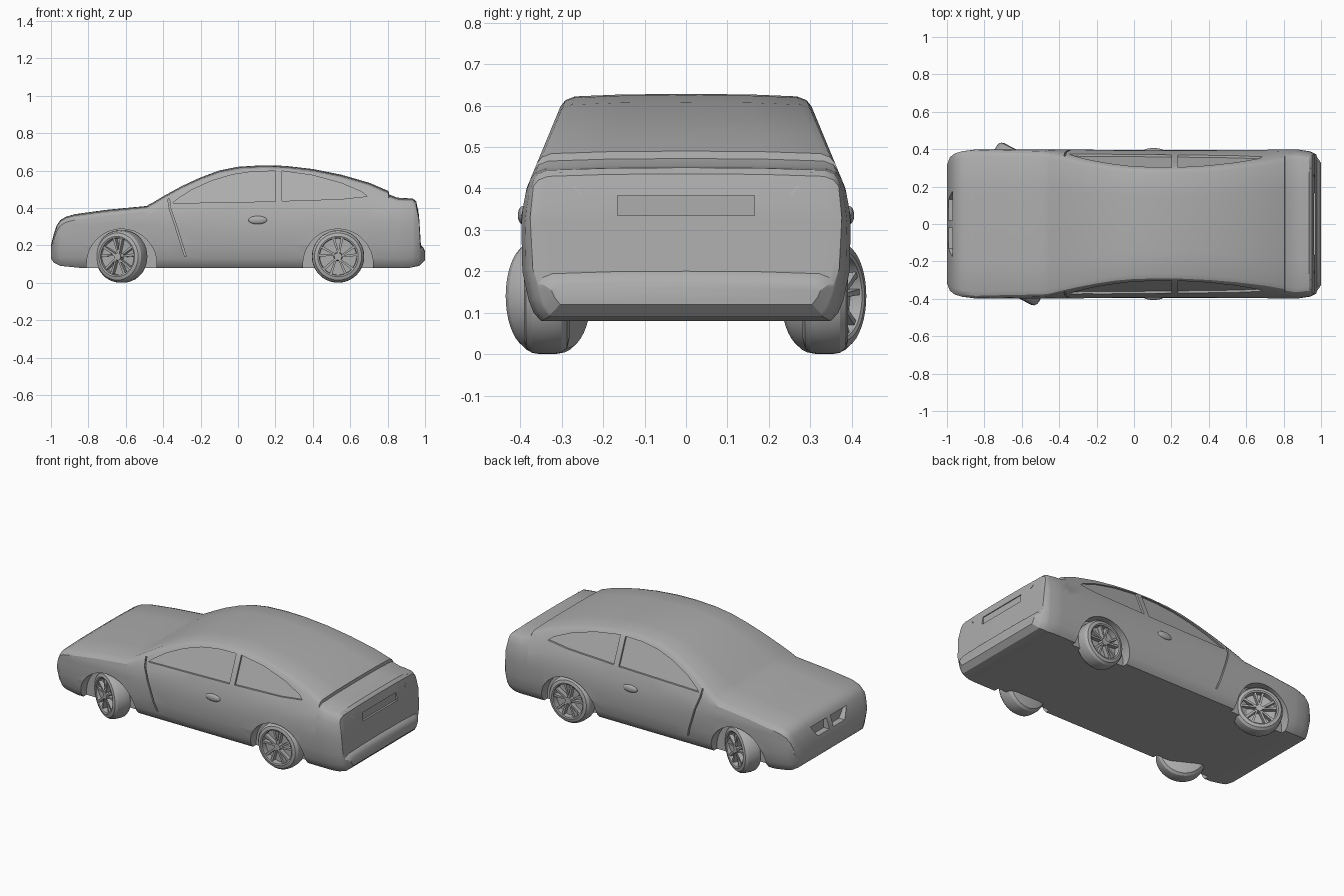
import bpy, bmesh, math
from mathutils import Matrix, Vector

old = bpy.data.objects.get("Cube")
if old:
    bpy.data.objects.remove(old, do_unlink=True)

grey = bpy.data.materials.new("grey paint")
grey.use_nodes = True
COLOUR = (0.42, 0.42, 0.42, 1)
grey.diffuse_color = COLOUR
grey.node_tree.nodes["Principled BSDF"].inputs["Base Color"].default_value = COLOUR


def finish(bm, name, smooth=True):
    bmesh.ops.recalc_face_normals(bm, faces=bm.faces)
    mesh = bpy.data.meshes.new(name)
    bm.to_mesh(mesh)
    bm.free()
    mesh.materials.append(grey)
    obj = bpy.data.objects.new(name, mesh)
    bpy.context.collection.objects.link(obj)
    if smooth:
        bpy.ops.object.select_all(action='DESELECT')
        obj.select_set(True)
        bpy.context.view_layer.objects.active = obj
        bpy.ops.object.shade_smooth_by_angle(angle=math.radians(28))
    return obj


def interp(table, x):
    for (a, fa), (b, fb) in zip(table, table[1:]):
        if x <= b:
            return fa + (fb - fa) * max(0, (x - a) / (b - a))
    return table[-1][1]


def loft(bm, rings):
    """Bridge rings of equal length and cap both ends."""
    rows = [[bm.verts.new(p) for p in ring] for ring in rings]
    n = len(rows[0])
    for a, b in zip(rows, rows[1:]):
        for i in range(n):
            bm.faces.new((a[i], a[(i + 1) % n], b[(i + 1) % n], b[i]))
    bm.faces.new(rows[0])
    bm.faces.new(rows[-1][::-1])


# Body shape: roof line, floor line, plan width and side slope
ROOF = [(-1, .2), (-.985, .26), (-.97, .305), (-.95, .335), (-.92, .353), (-.87, .367),
        (-.7, .39), (-.49, .41), (-.45, .432), (-.4, .462), (-.3, .517), (-.2, .563),
        (-.1, .6), (0, .62), (.13, .628), (.25, .625), (.4, .608), (.55, .578), (.7, .535),
        (.805, .49), (.808, .472), (.85, .455), (.935, .45), (.953, .435), (.968, .36),
        (.978, .2), (.99, .19), (1, .17)]
FLOOR = [(-1, .13), (-.985, .108), (-.95, .09), (-.85, .08), (.92, .08), (.97, .09), (1, .12)]
PLAN = [(-1, .33), (-.985, .357), (-.96, .376), (-.92, .388), (-.85, .397), (.88, .397),
        (.94, .388), (.975, .372), (1, .345)]
SIDE = [(.08, .35), (.1, .368), (.13, .38), (.2, .395), (.33, .398), (.4, .385), (.61, .298)]


def section(x):
    top, low, scale = interp(ROOF, x), interp(FLOOR, x), interp(PLAN, x) / .397
    edge = top - min(.03, (top - low) * .3)
    drop = top - edge
    span = min(1, (edge - low) / .25)
    zs = [low + d * span for d in (0, .02, .05, .12, .2)]
    zs += [zs[-1] + (edge - zs[-1]) * t for t in (.25, .5, .75, 1)]
    half = [(interp(SIDE, .08 + z - low if z < .2 else z) * scale, z) for z in zs]
    w = half[-1][0]
    half += [(w - .012, top - drop * .5), (w - .035, top - drop * .2), (w * .5, top - drop * .04)]
    return ([(x, -y, z) for y, z in half] + [(x, 0, top)]
            + [(x, y, z) for y, z in reversed(half)])


bm = bmesh.new()
stations = sorted({x for x, _ in ROOF + FLOOR + PLAN})
loft(bm, [section(x) for x in stations])
body = finish(bm, "body", False)


def prism_y(bm, outline, side, depth=None, inner=None):
    """Cutter through a side panel, following its slope at a given depth."""
    def floor_y(z):
        return inner if inner is not None else interp(SIDE, z) - depth
    loft(bm, [[(x, side * floor_y(z), z) for x, z in outline],
              [(x, side * .5, z) for x, z in outline]])


def box(bm, lo, hi):
    lo, hi = Vector(lo), Vector(hi)
    m = Matrix.Translation((lo + hi) / 2) @ Matrix.Diagonal((*(hi - lo), 1))
    bmesh.ops.create_cube(bm, size=1, matrix=m)


def carve(name, build):
    bm = bmesh.new()
    build(bm)
    cutter = finish(bm, name, False)
    mod = body.modifiers.new(name, 'BOOLEAN')
    mod.operation, mod.solver, mod.object = 'DIFFERENCE', 'EXACT', cutter
    bpy.context.view_layer.objects.active = body
    bpy.ops.object.modifier_apply(modifier=name)
    bpy.data.objects.remove(cutter, do_unlink=True)


FRONT_WINDOW = [(-.35, .425), (.2, .435), (.2, .597), (.08, .594), (-.03, .578),
                (-.14, .545), (-.25, .495), (-.32, .45)]
REAR_WINDOW = [(.235, .437), (.55, .447), (.69, .462), (.66, .487), (.55, .533), (.4, .574), (.235, .597)]
FRONT_X, REAR_X = -.622, .535


def windows(bm):
    for side in (-1, 1):
        for outline in (FRONT_WINDOW, REAR_WINDOW):
            prism_y(bm, outline, side, depth=.012)


def arches(bm):
    for side in (-1, 1):
        for cx in (FRONT_X, REAR_X):
            arc = [(cx + .187 * math.cos(a), .1 + .187 * math.sin(a))
                   for a in [math.pi * i / 28 for i in range(29)]]
            prism_y(bm, [(cx + .187, 0)] + arc + [(cx - .187, 0)], side, inner=.32)


def door_seams(bm):
    seam = [(-.375, .45), (-.37, .40), (-.345, .33), (-.285, .14)]
    for side in (-1, 1):
        prism_y(bm, seam + [(x + .009, z) for x, z in reversed(seam)], side, depth=.009)


def rear_details(bm):
    box(bm, (.958, -.165, .335), (1.1, .165, .383))


def grille(bm):
    for side in (-1, 1):
        pts = [(.02, .235), (.13, .235), (.175, .3), (.02, .3)]
        loft(bm, [[(x, side * y, z) for y, z in pts] for x in (-1.1, -.953)])


for name, build in (("window_cut", windows), ("arch_cut", arches), ("seam_cut", door_seams),
                    ("plate_cut", rear_details), ("grille_cut", grille)):
    carve(name, build)
bpy.ops.object.select_all(action='DESELECT')
body.select_set(True)
bpy.context.view_layer.objects.active = body
bpy.ops.object.shade_smooth_by_angle(angle=math.radians(28))

# Trunk lid edges and handles
for side, label in ((1, "left"), (-1, "right")):
    bm = bmesh.new()
    loft(bm, [[(x, side * (y + d), z) for x, y, z in ((.945, .3, .44), (.966, .25, .385), (.94, .25, .385))]
              for d in (0, .006)])
    finish(bm, "trunk_edge_" + label, False)
    bm = bmesh.new()
    shape = Matrix.Translation((.105, side * .394, .335)) @ Matrix.Diagonal((.05, .012, .022, 1))
    bmesh.ops.create_uvsphere(bm, u_segments=20, v_segments=12, radius=1, matrix=shape)
    finish(bm, "door_handle_" + label)


# Wheels: axis along local y, outer face towards -y
def wheel(name, x, y, turn):
    place = Matrix.Translation((x, y, .14)) @ Matrix.Rotation(turn, 4, 'Z')
    bm = bmesh.new()
    profile = [(0, -.02), (.098, -.02), (.1, -.052), (.108, -.055), (.126, -.05), (.137, -.036),
               (.14, -.018), (.14, .018), (.137, .035), (.126, .049), (.1, .055), (0, .055)]
    verts = [bm.verts.new((r, d, 0)) for r, d in profile]
    edges = [bm.edges.new(pair) for pair in zip(verts, verts[1:])]
    bmesh.ops.spin(bm, geom=verts + edges, cent=(0, 0, 0), axis=(0, 1, 0),
                   angle=math.tau, steps=40)
    bmesh.ops.remove_doubles(bm, verts=bm.verts, dist=1e-4)
    bm.transform(place)
    finish(bm, name + "_tyre")
    bm = bmesh.new()
    hub = Matrix.Translation((0, -.034, 0)) @ Matrix.Rotation(math.pi / 2, 4, 'X')
    bmesh.ops.create_cone(bm, cap_ends=True, segments=20, radius1=.024, radius2=.02, depth=.03, matrix=hub)
    # Five pairs of slanted spokes
    for i in range(5):
        for lean in (.1, .55):
            a = math.tau * i / 5
            ring = [(.012, a - .4), (.1, a + lean - .07), (.1, a + lean + .07), (.012, a + .4)]
            loft(bm, [[(r * math.cos(t), d, r * math.sin(t)) for r, t in ring] for d in (-.046, -.018)])
    bm.transform(place)
    finish(bm, name + "_rim", False)


STEER = math.radians(-28)
for side, label in ((-1, "right"), (1, "left")):
    flip = 0 if side < 0 else math.pi
    wheel("front_wheel_" + label, FRONT_X, side * .332, STEER + flip)
    wheel("rear_wheel_" + label, REAR_X, side * .336, flip)
